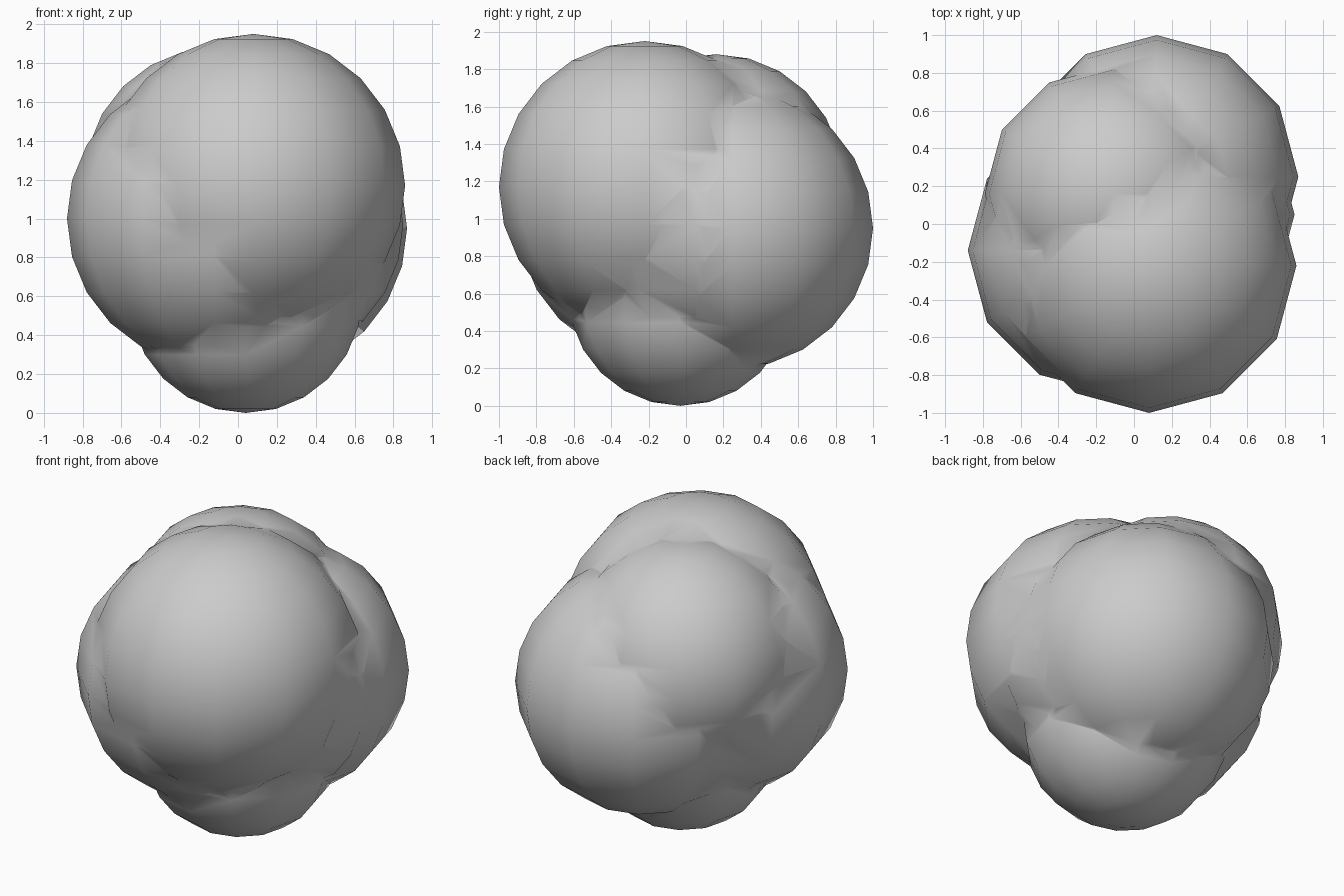
import bpy

cube = bpy.data.objects.get("Cube")
if cube:
    bpy.data.objects.remove(cube, do_unlink=True)

# One plain grey
grey = bpy.data.materials.new("stone_grey")
grey.use_nodes = True
colour = (0.6, 0.6, 0.6, 1)
grey.diffuse_color = colour
grey.node_tree.nodes["Principled BSDF"].inputs["Base Color"].default_value = colour


def lobe(name, centre, radius):
    """A rounded lobe of the clump."""
    bpy.ops.mesh.primitive_uv_sphere_add(
        segments=12, ring_count=12, radius=radius, location=centre)
    ob = bpy.context.object
    ob.name = name
    ob.data.materials.append(grey)
    bpy.ops.object.shade_smooth()
    return ob


# Main lobe and the lobes that grow out of it
clump = lobe("rounded_clump", (0.08, -0.22, 1.17), 0.78)
lobes = [
    lobe("back_lobe", (0.12, 0.25, 0.95), 0.75),
    lobe("right_lobe", (-0.12, -0.14, 1.0), 0.76),
    lobe("upper_back_lobe", (-0.11, 0.16, 1.2), 0.68),
    lobe("bottom_lobe", (0.04, -0.03, 0.6), 0.6),
    lobe("left_lobe", (0.15, 0.05, 0.97), 0.7),
]

# Fuse the lobes into a single skin
bpy.ops.object.select_all(action="DESELECT")
clump.select_set(True)
bpy.context.view_layer.objects.active = clump
for part in lobes:
    fuse = clump.modifiers.new("fuse_" + part.name, "BOOLEAN")
    fuse.operation = "UNION"
    fuse.solver = "EXACT"
    fuse.object = part
    bpy.ops.object.modifier_apply(modifier=fuse.name)
for part in lobes:
    bpy.data.objects.remove(part, do_unlink=True)

# Soft shading across the seams
bpy.ops.object.shade_smooth()
